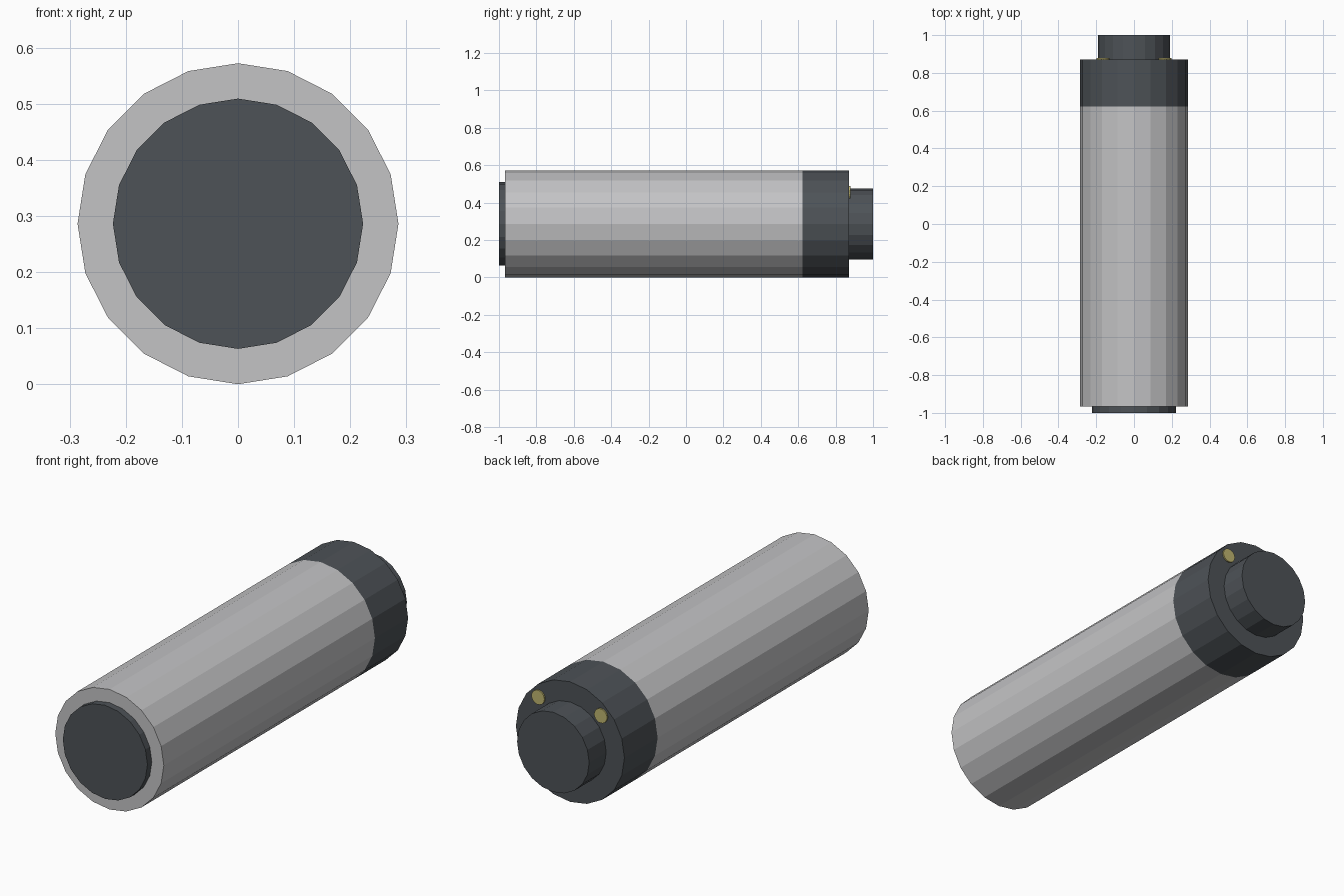
import bpy
import math
from mathutils import Matrix, Vector

AXIS_Z = 0.286
SIDES = 20

cube = bpy.data.objects.get("Cube")
if cube:
    bpy.data.objects.remove(cube, do_unlink=True)


def material(name, rgb):
    mat = bpy.data.materials.new(name)
    mat.use_nodes = True
    color = (*rgb, 1.0)
    mat.diffuse_color = color
    mat.node_tree.nodes["Principled BSDF"].inputs["Base Color"].default_value = color
    return mat


def disc(name, radius, y0, y1, mat, x=0.0, z=AXIS_Z):
    """Flat-shaded cylinder lying along y, with a corner pointing up."""
    bpy.ops.mesh.primitive_cylinder_add(vertices=SIDES, radius=radius, depth=y1 - y0)
    obj = bpy.context.object
    obj.name = name
    obj.data.transform(Matrix.Rotation(math.pi / 2, 4, "X"))
    obj.location = Vector((x, (y0 + y1) / 2, z))
    obj.data.materials.append(mat)
    return obj


light_grey = material("light grey", (0.55, 0.55, 0.56))
dark_grey = material("dark slate grey", (0.075, 0.085, 0.095))
brass = material("pale brass", (0.52, 0.46, 0.16))

# Main tube and its dark rear collar
disc("body_tube", 0.286, -0.967, 0.622, light_grey)
disc("rear_collar", 0.286, 0.622, 0.872, dark_grey)

# End caps
disc("front_cap", 0.223, -1.0, -0.967, dark_grey)
disc("rear_cap", 0.19, 0.872, 1.0, dark_grey)

# Two contact studs on the rear face, above the cap
for side, x in (("left", 0.165), ("right", -0.165)):
    disc(f"{side}_contact", 0.034, 0.87, 0.879, brass, x=x, z=AXIS_Z + 0.17)
